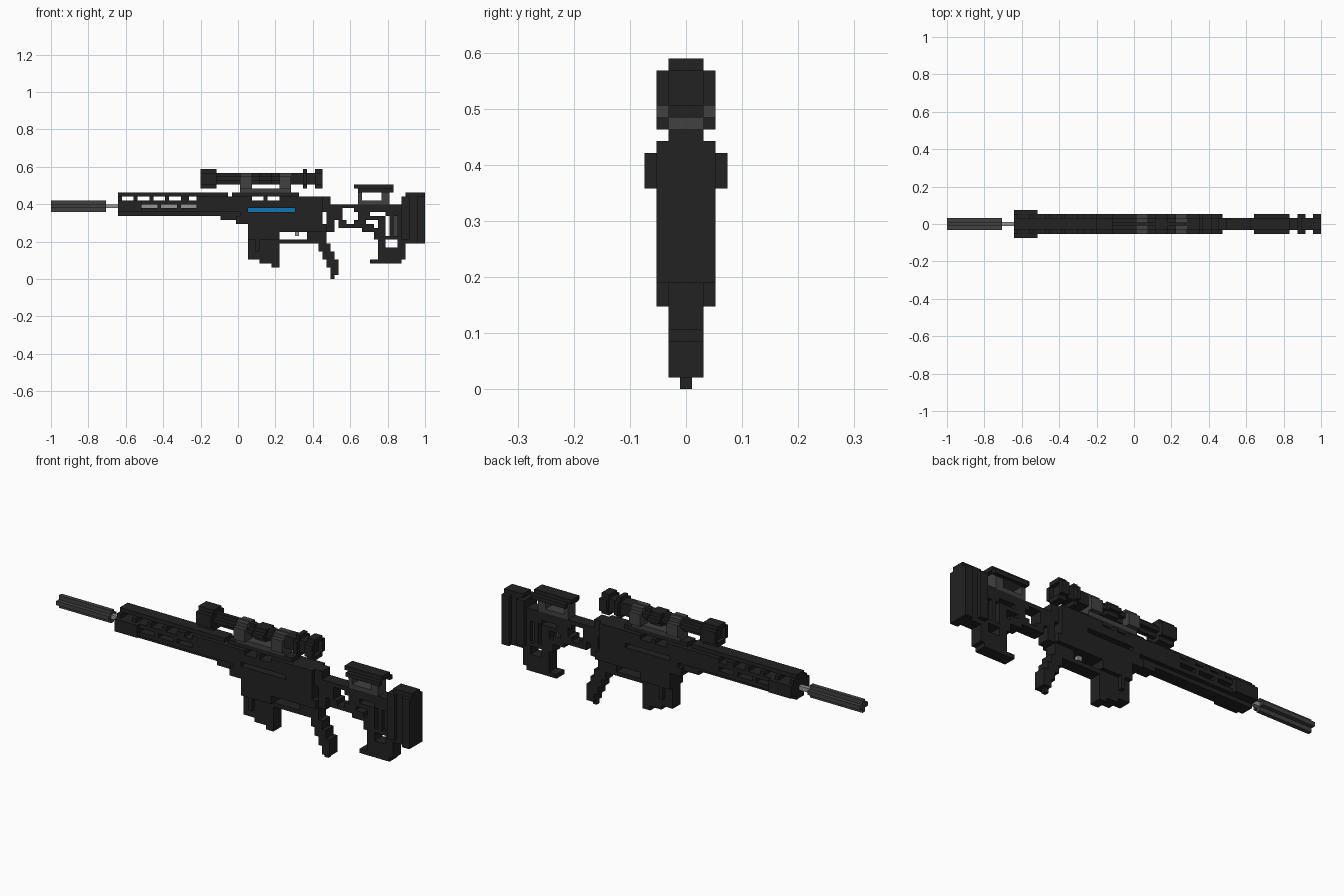
import bpy
import bmesh
from mathutils import Vector

if "Cube" in bpy.data.objects:
    bpy.data.objects.remove(bpy.data.objects["Cube"], do_unlink=True)

LENGTH = 95            # model length in cells
CELL = 2 / LENGTH      # size of one cell


def material(name, red, green, blue):
    mat = bpy.data.materials.new(name)
    mat.use_nodes = True
    mat.diffuse_color = (red, green, blue, 1)
    mat.node_tree.nodes["Principled BSDF"].inputs["Base Color"].default_value = (red, green, blue, 1)
    return mat


black = material("matte black", 0.016, 0.016, 0.016)
grey = material("gunmetal grey", 0.052, 0.052, 0.052)
steel = material("bare steel", 0.3, 0.3, 0.3)
glass = material("pale lens", 0.58, 0.58, 0.58)
blue = material("blue bolt", 0.004, 0.18, 0.5)


def cells(boxes):
    """Cells of boxes given as x start, x end, z start, z end, half width."""
    return {(x, y, z)
            for x_start, x_end, z_start, z_end, half in boxes
            for x in range(x_start, x_end)
            for y in range(-half, half + 1)
            for z in range(z_start, z_end)}


def part(name, mat, add, cut=()):
    """Build the outer skin of the added boxes minus the cut boxes."""
    solid = cells(add) - cells(cut)
    bm = bmesh.new()
    corners = {}

    def corner(point):
        key = tuple(round(value * 2) for value in point)
        if key not in corners:
            x, y, z = point
            corners[key] = bm.verts.new(((x + 0.5) * CELL - 1, y * CELL, (z + 0.5) * CELL))
        return corners[key]

    for cell in solid:
        for axis in range(3):
            for sign in (-1, 1):
                step = Vector((0, 0, 0))
                step[axis] = sign
                if tuple(int(c + s) for c, s in zip(cell, step)) in solid:
                    continue
                u, v = Vector((0, 0, 0)), Vector((0, 0, 0))
                u[(axis + 1) % 3] = v[(axis + 2) % 3] = 0.5
                middle = Vector(cell) + step / 2
                loop = [middle - u - v, middle + u - v, middle + u + v, middle - u + v]
                bm.faces.new([corner(p) for p in loop[::sign]])
    bmesh.ops.dissolve_limit(bm, angle_limit=0.01, verts=bm.verts[:], edges=bm.edges[:])
    mesh = bpy.data.meshes.new(name)
    bm.to_mesh(mesh)
    bm.free()
    mesh.materials.append(mat)
    obj = bpy.data.objects.new(name, mesh)
    bpy.context.collection.objects.link(obj)
    return obj


# Muzzle and barrel
part("suppressor", grey, [(0, 14, 18, 19, 1), (0, 14, 17, 20, 0)])
part("barrel", steel, [(14, 48, 18, 19, 0)])

# Handguard with vent windows, side slots and a wide front collar
windows = [(x, x + 3, 20, 21, 2) for x in range(18, 31, 4)]
slots = [(x, x + 4, 18, 19, 3) for x in range(23, 34, 5)]
part("handguard", black,
     [(17, 45, 21, 22, 1), (17, 48, 17, 21, 2), (17, 48, 16, 17, 1), (17, 23, 17, 20, 3),
      (43, 48, 15, 16, 1)],
     windows + slots + [(17, 48, 18, 19, 0), (35, 37, 20, 21, 2)])

# Receiver with top rail, trigger guard and bolt slot
part("receiver", black,
     [(46, 63, 21, 22, 1), (48, 69, 16, 21, 2), (47, 69, 14, 16, 2),
      (50, 70, 12, 14, 2), (69, 71, 17, 19, 1), (69, 72, 12, 14, 1),
      (50, 58, 10, 12, 2), (58, 66, 9, 10, 1), (69, 71, 19, 21, 1), (70, 72, 14, 17, 1)],
     [(50, 62, 17, 18, 2), (51, 54, 20, 21, 2), (55, 58, 20, 21, 2)])
part("bolt", blue, [(50, 62, 17, 18, 0)])
part("trigger", steel, [(62, 63, 11, 12, 0)])

# Magazine stepping down toward the rear, with a side groove
part("magazine", black,
     [(50, 58, 5, 10, 1), (53, 58, 4, 5, 1), (56, 58, 3, 4, 1), (52, 53, 7, 10, 2)])

# Raked pistol grip
part("grip", black,
     [(65, 70, 9, 12, 1), (68, 71, 7, 9, 1), (69, 72, 5, 7, 1),
      (70, 73, 3, 5, 1), (71, 73, 1, 3, 1), (71, 72, 0, 1, 0)])

# Scope tube, flared ends, lenses and adjustment knobs
bells = []
for start, end in ((38, 42), (64, 65), (67, 69)):
    bells += [(start, end, 24, 27, 2), (start, end, 23, 28, 1)]
part("scope", black,
     bells + [(42, 68, 25, 26, 1), (42, 68, 24, 27, 0), (61, 68, 24, 27, 1)],
     [(38, 39, 24, 27, 1), (68, 69, 24, 27, 1)])
for name, x in (("front_lens", 39), ("rear_lens", 67)):
    part(name, glass, [(x, x + 1, 24, 27, 1)])
part("scope_knobs", black, [(53, 56, 25, 26, 2), (53, 56, 24, 27, 1)])

# Scope mount
part("scope_mount", grey,
     [(48, 61, 22, 23, 1), (48, 51, 23, 26, 2), (58, 61, 23, 26, 2),
      (48, 51, 26, 27, 1), (58, 61, 26, 27, 1)])

# Skeleton stock with cut openings
part("stock", black,
     [(71, 74, 15, 19, 1), (71, 90, 18, 19, 1), (73, 82, 13, 15, 1), (77, 90, 15, 18, 1),
      (82, 90, 5, 16, 1), (81, 89, 4, 5, 1), (79, 82, 12, 13, 1)],
     [(74, 78, 15, 17, 1), (75, 77, 14, 18, 1), (81, 85, 16, 17, 1),
      (85, 88, 11, 16, 1), (85, 88, 8, 10, 1), (80, 82, 14, 15, 1), (82, 83, 5, 10, 1),
      (82, 83, 13, 15, 1)])
part("stock_rods", black, [(86, 87, 11, 16, 1)])
part("stock_pin", grey, [(87, 88, 11, 16, 0)])

# Cheek rest on its bracket
part("cheek_rest", black, [(77, 87, 23, 24, 1), (78, 87, 22, 23, 2)], [(78, 87, 22, 23, 1)])
part("cheek_bracket", grey, [(78, 86, 19, 23, 1)], [(79, 84, 20, 22, 1)])

# Butt pad with a grooved middle
part("butt_pad", black,
     [(89, 91, 10, 21, 2), (90, 95, 9, 22, 1), (93, 95, 9, 21, 2)])
